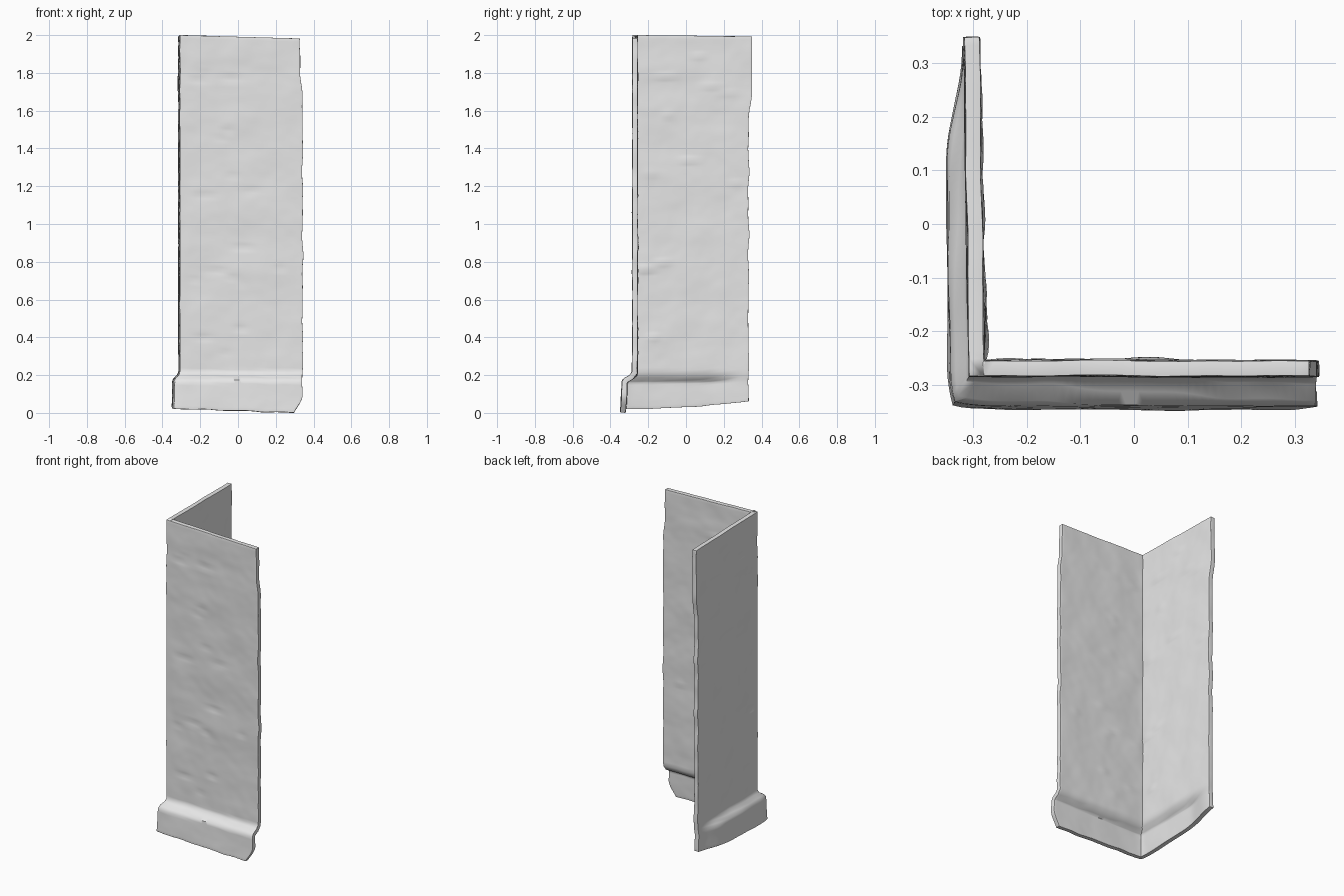
import bpy, bmesh, math, random
from mathutils import Vector, noise

cube = bpy.data.objects.get("Cube")
if cube:
    bpy.data.objects.remove(cube)

random.seed(4)
ROWS, COLS = 110, 40          # height steps, steps along each wall
CORNER_X, CORNER_Y = -0.308, -0.284
THICK = 0.028


def lerp(a, b, t):
    return a + (b - a) * t


def smooth(a, b, v):
    t = max(0.0, min(1.0, (v - a) / (b - a)))
    return t * t * (3 - 2 * t)


def rough(x, y, z, scale):
    return noise.noise(Vector((x, y, z)) * scale)


# Small horizontal dents: wall side, place along wall, height, width, depth
dents = [(random.choice((-1, 1)), random.uniform(0.1, 0.9), random.uniform(0.3, 1.9),
          random.uniform(0.04, 0.1), random.uniform(0.003, 0.006)) for i in range(30)]


def skirt(z):
    return 1 - smooth(0.17, 0.215, z)


def flare(z, side, a):
    """Outward step of the skirt at the foot, deeper on the front wall."""
    depth = 0.055 if side < 0 else 0.034 * (1 - 0.9 * smooth(0.68, 1.0, a))
    return depth * (1 + 0.9 * (0.18 - z)) * skirt(z)


def relief(side, a, z):
    """Worn, hammered surface."""
    off = 0.004 * rough(a, side * 3, z * 1.5, 4) + 0.001 * rough(a, side * 3, z * 2, 11)
    for s, da, dz, w, d in dents:
        if s == side:
            off -= d * math.exp(-((a - da) / w) ** 2 - ((z - dz) / 0.012) ** 2)
    return off * smooth(0, 0.08, a)


def corner_wear(z, a):
    """Ragged arris, rounded off at the skirt."""
    return 0.003 * rough(0, 0, z, 8) * (1 - a) - 0.008 * skirt(z) * (1 - a) ** 24


def wall_end(side, z):
    """Ragged far edge of each wall."""
    ragged = 0.007 * rough(side, 0, z, 9)
    if side < 0:
        return 0.342 - 0.013 * smooth(1.65, 1.8, z) - 0.05 * (1 - smooth(-0.02, 0.1, z)) + ragged
    return 0.331 + 0.018 * smooth(1.55, 1.7, z) + ragged


def point(side, a, v):
    low = lerp(0.022, 0.002, a) if side < 0 else 0.022 + 0.04 * a * a
    high = 2.0 - (0.018 if side < 0 else 0.007) * a
    z = lerp(low, high, v)
    z += 0.005 * rough(a, side, 2, 6) * smooth(0, 0.2, a) * (1 - v)
    off = flare(z, side, a) + relief(side, a, z) + corner_wear(z, a)
    # The corner steps out by the other wall's flare, so the two walls meet
    base = flare(z, -side, 0) + corner_wear(z, 0)
    if side < 0:
        return (lerp(CORNER_X - base, wall_end(side, z), a), CORNER_Y - off, z)
    # The side wall leans out slightly towards its far end
    return (CORNER_X - 0.009 * a - off, lerp(CORNER_Y - base, wall_end(side, z), a), z)


# Outer sheet of the two walls, from the front wall's end round to the side wall's end
bm = bmesh.new()
stations = [(-1, 1 - i / COLS) for i in range(COLS)] + [(1, i / COLS) for i in range(COLS + 1)]
grid = [[bm.verts.new(point(s, a, r / ROWS)) for s, a in stations] for r in range(ROWS + 1)]
for r in range(ROWS):
    for c in range(len(stations) - 1):
        bm.faces.new((grid[r][c], grid[r + 1][c], grid[r + 1][c + 1], grid[r][c + 1]))
bm.normal_update()
# Keep the faces pointing outward, away from the inside of the corner
if sum(f.normal.x + f.normal.y for f in bm.faces) > 0:
    bmesh.ops.reverse_faces(bm, faces=bm.faces)
mesh = bpy.data.meshes.new("corner_panel")
bm.to_mesh(mesh)
bm.free()
panel = bpy.data.objects.new("corner_panel", mesh)
bpy.context.collection.objects.link(panel)

# Plain light grey
grey = bpy.data.materials.new("light_grey")
grey.use_nodes = True
colour = (0.8, 0.8, 0.8, 1)
grey.diffuse_color = colour
grey.node_tree.nodes["Principled BSDF"].inputs["Base Color"].default_value = colour
mesh.materials.append(grey)

# Wall thickness and rounded rims
solid = panel.modifiers.new("thickness", "SOLIDIFY")
solid.thickness = THICK
solid.offset = -1
solid.use_even_offset = True
rim = panel.modifiers.new("rounded_rims", "BEVEL")
rim.width = 0.011
rim.segments = 3
rim.limit_method = "ANGLE"
rim.angle_limit = math.radians(60)

bpy.ops.object.select_all(action="DESELECT")
panel.select_set(True)
bpy.context.view_layer.objects.active = panel
bpy.ops.object.shade_smooth_by_angle(angle=math.radians(50))
